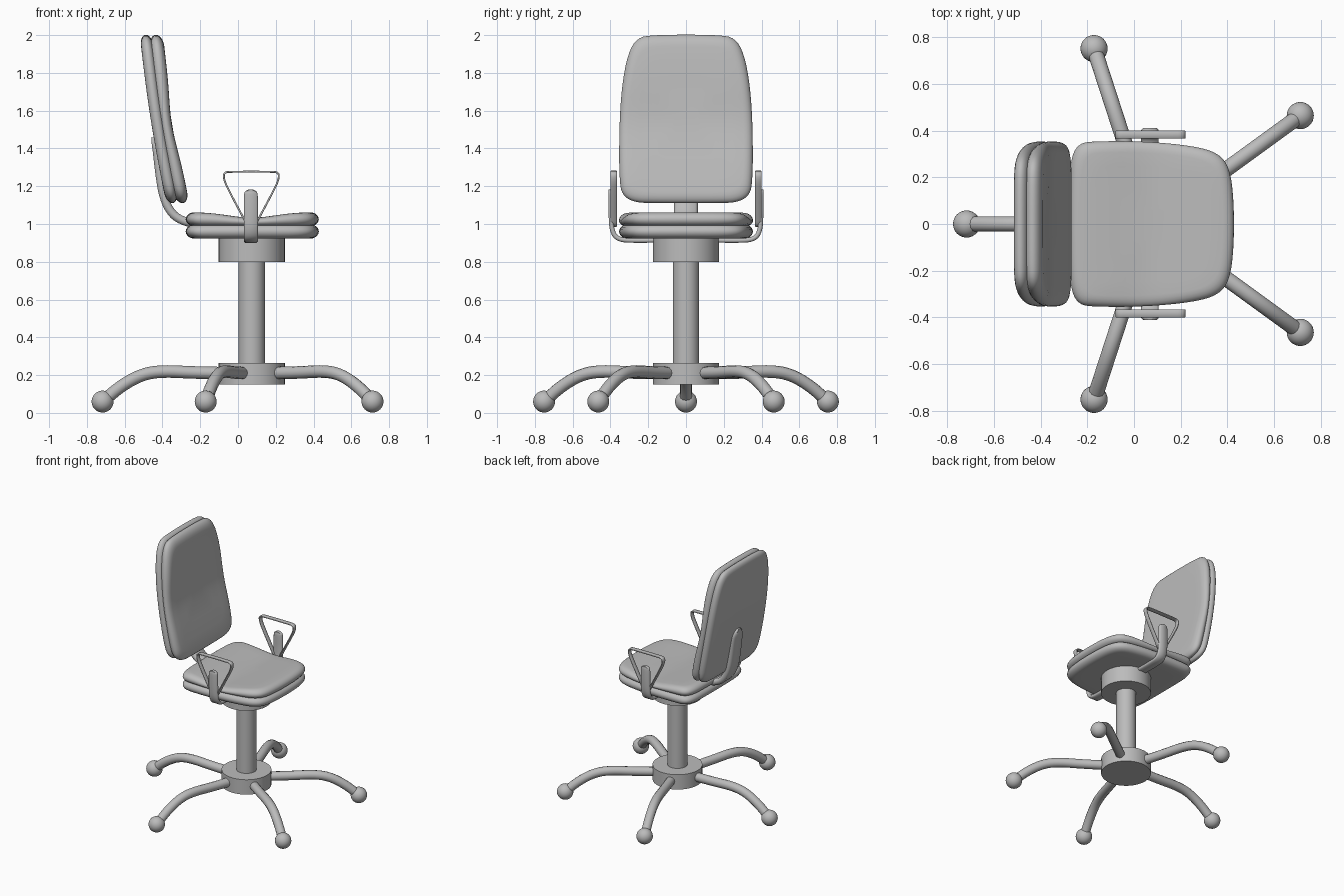
import bpy, bmesh, math
from mathutils import Vector

cube = bpy.data.objects.get("Cube")
if cube:
    bpy.data.objects.remove(cube, do_unlink=True)

GREY = (0.5, 0.5, 0.5, 1)
mat = bpy.data.materials.new("plain grey")
mat.use_nodes = True
mat.diffuse_color = GREY
mat.node_tree.nodes["Principled BSDF"].inputs["Base Color"].default_value = GREY
CX = 0.073  # column axis


def finish(obj, angle=40):
    obj.data.materials.clear()
    obj.data.materials.append(mat)
    bpy.ops.object.select_all(action="DESELECT")
    obj.select_set(True)
    bpy.context.view_layer.objects.active = obj
    bpy.ops.object.shade_smooth_by_angle(angle=math.radians(angle))
    return obj


def from_bmesh(name, bm, angle=40):
    bmesh.ops.recalc_face_normals(bm, faces=bm.faces)
    mesh = bpy.data.meshes.new(name)
    bm.to_mesh(mesh)
    bm.free()
    obj = bpy.data.objects.new(name, mesh)
    bpy.context.collection.objects.link(obj)
    return finish(obj, angle)


def soften(points, closed=False, times=2):
    """Corner cutting; open paths keep their ends."""
    pts = [Vector(p) for p in points]
    for _ in range(times):
        n = len(pts)
        out = [] if closed else [pts[0]]
        for i in range(n if closed else n - 1):
            a, b = pts[i], pts[(i + 1) % n]
            out += [a.lerp(b, 0.25), a.lerp(b, 0.75)]
        pts = out if closed else out + [pts[-1]]
    return pts


def cylinder(name, radius, z0, z1):
    bpy.ops.mesh.primitive_cylinder_add(vertices=48, radius=radius, depth=z1 - z0,
                                        location=(CX, 0, (z0 + z1) / 2))
    bpy.context.object.name = name
    return finish(bpy.context.object)


def cushion(name, half_outline, thick, place):
    """Pill-edged pad; place(u, v, h) maps outline and height to space."""
    outline = list(half_outline) + [(u, -w) for u, w in reversed(half_outline)]
    loop = soften(outline, True)
    us = [p.x for p in loop]
    mid = Vector(((min(us) + max(us)) / 2, 0))
    r = thick / 2
    rings = [(s, 0) for s in (0.2, 0.45, 0.7)]
    for i in range(11):
        a = math.pi * i / 10
        rings.append((1 - 1.3 * r * (1 - math.sin(a)) / 0.36, r - r * math.cos(a)))
    rings += [(s, thick) for s in (0.7, 0.45, 0.2)]
    bm = bmesh.new()
    rows = []
    for s, h in rings:
        row = []
        for p in loop:
            q = mid + (p - mid) * s
            row.append(bm.verts.new(place(q.x, q.y, h)))
        rows.append(row)
    n = len(loop)
    for a, b in zip(rows, rows[1:]):
        for i in range(n):
            j = (i + 1) % n
            bm.faces.new((a[i], a[j], b[j], b[i]))
    bm.faces.new(rows[0])
    bm.faces.new(rows[-1])
    return from_bmesh(name, bm, 60)


def ribbon(name, path, thick, place, closed=False):
    """Flat bar along (a, b, width) points; place(a, b, c) maps to space."""
    pts = soften(path, closed)
    n = len(pts)
    bm = bmesh.new()
    rows = []
    for i, p in enumerate(pts):
        nxt = pts[(i + 1) % n] if closed else pts[min(i + 1, n - 1)]
        prv = pts[i - 1] if closed else pts[max(i - 1, 0)]
        t = (nxt - prv).xy.normalized()
        side = Vector((-t.y, t.x)) * thick / 2
        w = p.z / 2
        k = min(thick * 0.3, w * 0.5)
        row = []
        # Eight-sided section with chamfered corners
        for f, c in ((1, w - k), (0.4, w), (-0.4, w), (-1, w - k),
                     (-1, k - w), (-0.4, -w), (0.4, -w), (1, k - w)):
            q = p.xy + side * f
            row.append(bm.verts.new(place(q.x, q.y, c)))
        rows.append(row)
    for i in range(n if closed else n - 1):
        a, b = rows[i], rows[(i + 1) % n]
        for j in range(8):
            k = (j + 1) % 8
            bm.faces.new((a[j], a[k], b[k], b[j]))
    if not closed:
        bm.faces.new(rows[0])
        bm.faces.new(rows[-1])
    return from_bmesh(name, bm, 50)


# Column and hubs
cylinder("base_hub", 0.175, 0.15, 0.265)
cylinder("column", 0.07, 0.2, 0.85)
cylinder("seat_hub", 0.175, 0.8, 0.925)

# Five curved legs with ball feet
leg_path = soften([(0.1, 0, 0.21), (0.3, 0, 0.213), (0.47, 0, 0.222), (0.58, 0, 0.205),
                   (0.69, 0, 0.145), (0.79, 0, 0.06)])
for i in range(5):
    ang = math.pi + i * math.tau / 5
    curve = bpy.data.curves.new("leg", "CURVE")
    curve.dimensions = "3D"
    curve.bevel_depth = 0.033
    curve.bevel_resolution = 4
    curve.use_fill_caps = True
    spline = curve.splines.new("POLY")
    spline.points.add(len(leg_path) - 1)
    for point, p in zip(spline.points, leg_path):
        point.co = (CX + p.x * math.cos(ang), p.x * math.sin(ang), p.z, 1)
    leg = bpy.data.objects.new(f"leg_{i + 1}", curve)
    bpy.context.collection.objects.link(leg)
    bpy.ops.object.select_all(action="DESELECT")
    leg.select_set(True)
    bpy.context.view_layer.objects.active = leg
    bpy.ops.object.convert(target="MESH")
    finish(bpy.context.object)
    bpy.ops.mesh.primitive_uv_sphere_add(
        segments=32, ring_count=16, radius=0.058,
        location=(CX + 0.79 * math.cos(ang), 0.79 * math.sin(ang), 0.06))
    bpy.context.object.name = f"ball_foot_{i + 1}"
    finish(bpy.context.object)

# Seat: lower and upper pads, the upper one dished
seat_outline = [(-0.277, 0.18), (-0.268, 0.29), (-0.235, 0.345), (-0.17, 0.355), (0.05, 0.354),
                (0.25, 0.335), (0.36, 0.305), (0.41, 0.24), (0.428, 0.1)]


def seat_top(u, v, h):
    dip = 0.03 * math.exp(-((u - CX) / 0.17) ** 2) * h / 0.075
    return (u, v, 0.988 + h - dip)


cushion("seat_lower_pad", seat_outline, 0.077, lambda u, v, h: (u, v, 0.922 + h))
cushion("seat_upper_pad", seat_outline, 0.075, seat_top)

# Backrest: leaning front and rear pads
back_outline = [(1.11, 0.18), (1.115, 0.27), (1.145, 0.33), (1.21, 0.353), (1.5, 0.354),
                (1.73, 0.34), (1.9, 0.308), (1.985, 0.26), (2.002, 0.17)]


def seam(z):
    t = (z - 1.12) / 0.88
    return -0.322 - 0.138 * t - 0.012 * math.sin(math.pi * t)


def back_front(u, v, h):
    dip = 0.016 * math.exp(-((u - 1.53) / 0.17) ** 2) * h / 0.075
    return (seam(u) - 0.012 + h - dip, v, u)


cushion("backrest_front_pad", back_outline, 0.075, back_front)
cushion("backrest_rear_pad", back_outline, 0.065, lambda u, v, h: (seam(u) + 0.005 - h, v, u))

# Bent bar joining seat and backrest
ribbon("backrest_bar", [(-0.2, 1.0, 0.125), (-0.28, 1.01, 0.125), (-0.35, 1.05, 0.125),
                        (-0.395, 1.14, 0.125), (-0.415, 1.26, 0.125), (-0.428, 1.38, 0.125),
                        (-0.435, 1.43, 0.11), (-0.437, 1.46, 0.04)],
       0.045, lambda a, b, c: (a, c, b))

# Arm brackets and hand loops on both sides
for label, s in (("left", 1), ("right", -1)):
    ribbon(f"{label}_arm_bracket",
           [(0.1, 0.915, 0.075), (0.28, 0.912, 0.075), (0.36, 0.918, 0.075), (0.392, 0.96, 0.075),
            (0.398, 1.05, 0.075), (0.398, 1.15, 0.075), (0.398, 1.173, 0.065), (0.398, 1.182, 0.025)],
           0.025, lambda a, b, c: (0.068 + c, a * s, b))
    ribbon(f"{label}_arm_loop",
           [(-0.03, 1.277, 0.035), (-0.075, 1.274, 0.035), (-0.075, 1.235, 0.035),
            (-0.045, 1.17, 0.035), (0.03, 1.03, 0.035), (0.05, 0.99, 0.035),
            (0.09, 0.99, 0.035), (0.11, 1.03, 0.035), (0.185, 1.17, 0.035),
            (0.216, 1.235, 0.035), (0.216, 1.274, 0.035), (0.17, 1.277, 0.035)],
           0.01, lambda a, b, c: (a, 0.383 * s + c, b), closed=True)
